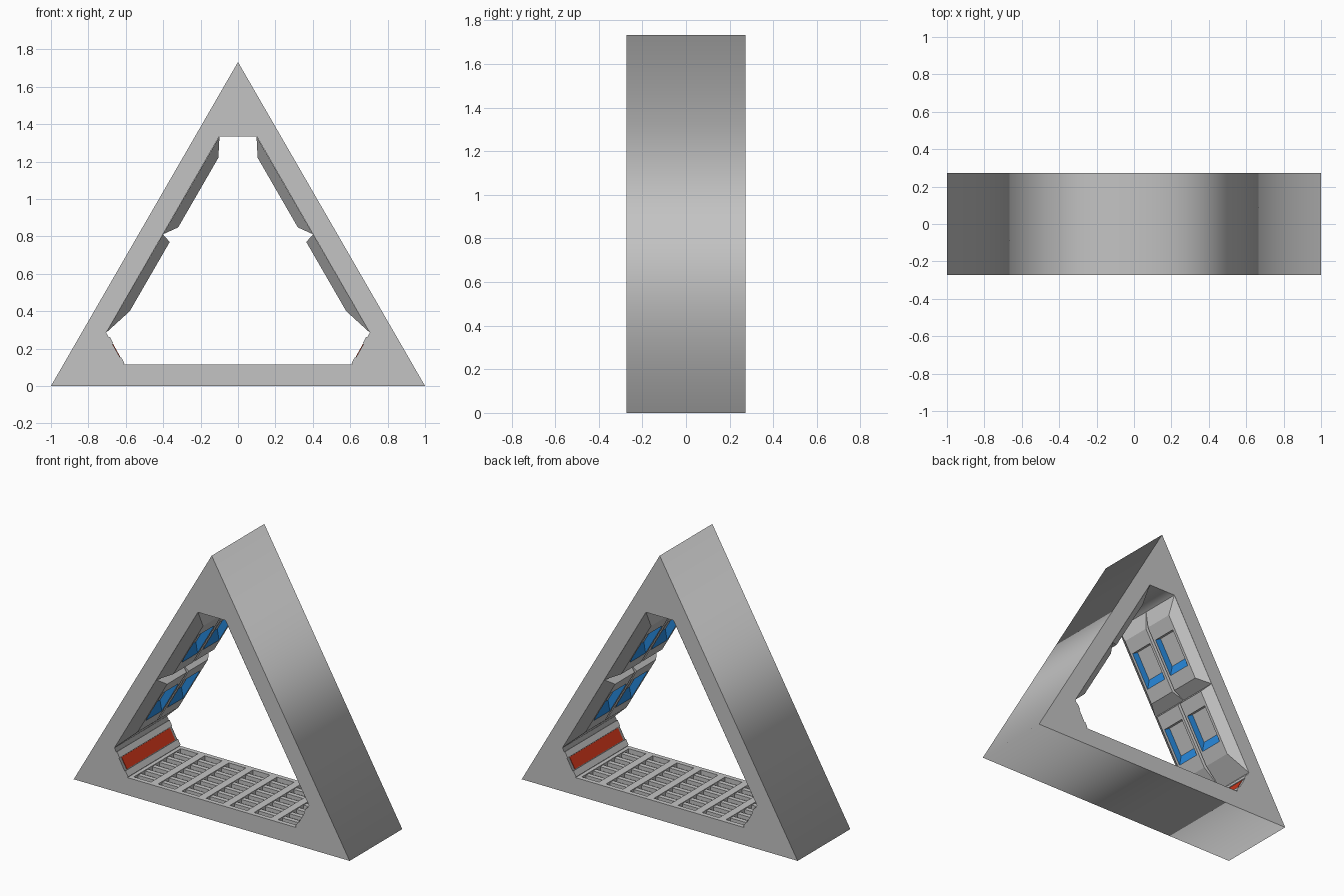
import bpy, bmesh
from mathutils import Vector

if "Cube" in bpy.data.objects:
    bpy.data.objects.remove(bpy.data.objects["Cube"])

D = 0.2725   # half depth along y


def material(name, rgb):
    m = bpy.data.materials.new(name)
    m.diffuse_color = (*rgb, 1)
    m.use_nodes = True
    m.node_tree.nodes["Principled BSDF"].inputs["Base Color"].default_value = m.diffuse_color
    return m


GREY = material("grey", (0.55, 0.55, 0.55))
BLUE = material("blue", (0.02, 0.25, 0.72))
RED = material("red", (0.60, 0.035, 0.01))


def finish(bm, name, mats, mirror=False):
    bmesh.ops.recalc_face_normals(bm, faces=bm.faces)
    me = bpy.data.meshes.new(name)
    bm.to_mesh(me)
    bm.free()
    ob = bpy.data.objects.new(name, me)
    bpy.context.collection.objects.link(ob)
    for m in mats:
        me.materials.append(m)
    if mirror:
        ob.modifiers.new("mirror", 'MIRROR').use_axis[0] = True
    return ob


def hexa(bm, pts):
    # closed box from 4 lower and 4 upper corners
    v = [bm.verts.new(p) for p in pts]
    for f in ((0, 1, 2, 3), (4, 5, 6, 7), (0, 1, 5, 4), (1, 2, 6, 5), (2, 3, 7, 6), (3, 0, 4, 7)):
        bm.faces.new([v[i] for i in f])


def box(bm, x0, x1, y0, y1, z0, z1):
    hexa(bm, [(x, y, z) for z in (z0, z1)
              for x, y in ((x0, y0), (x1, y0), (x1, y1), (x0, y1))])


# Triangular frame with a six-sided opening
FLOOR = 0.085
outer = [(-1, 0), (1, 0), (0, 1.732)]
half = [(0.61, FLOOR), (0.61, 0.115), (0.705, 0.285), (0.10, 1.335)]
inner = half + [(-x, z) for x, z in reversed(half)]
cu = bpy.data.curves.new("triangular_frame", 'CURVE')
cu.dimensions = '2D'
cu.fill_mode = 'BOTH'
cu.extrude = D
for ring in (outer, inner):
    sp = cu.splines.new('POLY')
    sp.points.add(len(ring) - 1)
    for p, (x, z) in zip(sp.points, ring):
        p.co = (x, z, 0, 1)
    sp.use_cyclic_u = True
cu.materials.append(GREY)
frame = bpy.data.objects.new("triangular_frame", cu)
frame.rotation_euler = (1.5707963, 0, 0)
bpy.context.collection.objects.link(frame)
bpy.context.view_layer.objects.active = frame
frame.select_set(True)
bpy.ops.object.convert(target='MESH')


# Wall coordinates: t up the left wall, y along depth, h out of the wall
def wall(t, y, h):
    return Vector((-0.705 + 0.5 * t + 0.866 * h, y, 0.285 + 0.866 * t - 0.5 * h))


def wall_panel(name, base_t, top_t, side):
    bm = bmesh.new()
    H, DEEP = 0.052, 0.007

    def loop(t0, t1, y0, y1, h):
        return [bm.verts.new(wall(t, side * y, h))
                for t, y in ((t0, y0), (t0, y1), (t1, y1), (t1, y0))]

    mid = sum(top_t) / 2
    loops = [loop(*base_t, 0, D, 0),                               # foot
             loop(*top_t, 0.010, 0.212, H),                        # raised edge
             loop(mid - 0.122, mid + 0.122, 0.028, 0.194, H),      # window rim
             loop(mid - 0.067, mid + 0.122, 0.030, 0.192, DEEP)]   # window floor
    bm.faces.new(loops[0])
    bm.faces.new(loops[3])
    for k in range(3):
        for i in range(4):
            j = (i + 1) % 4
            f = bm.faces.new((loops[k][i], loops[k][j], loops[k + 1][j], loops[k + 1][i]))
            # blue sill and sides in the window recess, grey top
            f.material_index = int(k == 2 and i != 2)
    finish(bm, name, [GREY, BLUE], True)


for row, base_t, top_t in (("lower", (0, 0.607), (0.162, 0.59)),
                           ("upper", (0.607, 1.212), (0.68, 1.11))):
    for col, side in (("front", -1), ("back", 1)):
        wall_panel(f"{row}_{col}_wall_panel", base_t, top_t, side)


# Bands on the slanted skirting: s runs down the slope, h out of it
def skirting(name, s0, s1, y, h, mat):
    bm = bmesh.new()

    def p(s, yy, hh):
        return (-0.705 + 0.095 * s + 0.873 * hh, yy, 0.285 - 0.17 * s + 0.488 * hh)
    hexa(bm, [p(s, yy, hh) for hh in (-0.002, h)
              for s, yy in ((s0, -y), (s1, -y), (s1, y), (s0, y))])
    finish(bm, name, [mat], True)


skirting("red_skirting_light", 0.36, 0.76, 0.25, 0.003, RED)
skirting("upper_skirting_trim", 0.14, 0.34, D, 0.006, GREY)
skirting("lower_skirting_trim", 0.78, 0.98, D, 0.006, GREY)

# Floor grating: beams across the passage with short rungs between
TOP, X, CELLS, RUNGS = 0.115, 0.61, 7, 7
bm = bmesh.new()
pitch = 2 * X / CELLS
for i in range(CELLS + 1):
    c = -X + i * pitch
    box(bm, max(c - 0.025, -X), min(c + 0.025, X), -D, D, FLOOR - 0.002, TOP)
finish(bm, "floor_beams", [GREY])

bm = bmesh.new()
step = (2 * D - 0.03) / RUNGS
for i in range(CELLS):
    a = -X + i * pitch + 0.025
    b = a + pitch - 0.05
    for j in range(RUNGS + 1):
        y = -D + 0.015 + j * step
        end = j in (0, RUNGS)
        box(bm, a, b, y - 0.015, y + 0.015, FLOOR - 0.002, TOP if end else TOP - 0.006)
finish(bm, "floor_rungs", [GREY])
